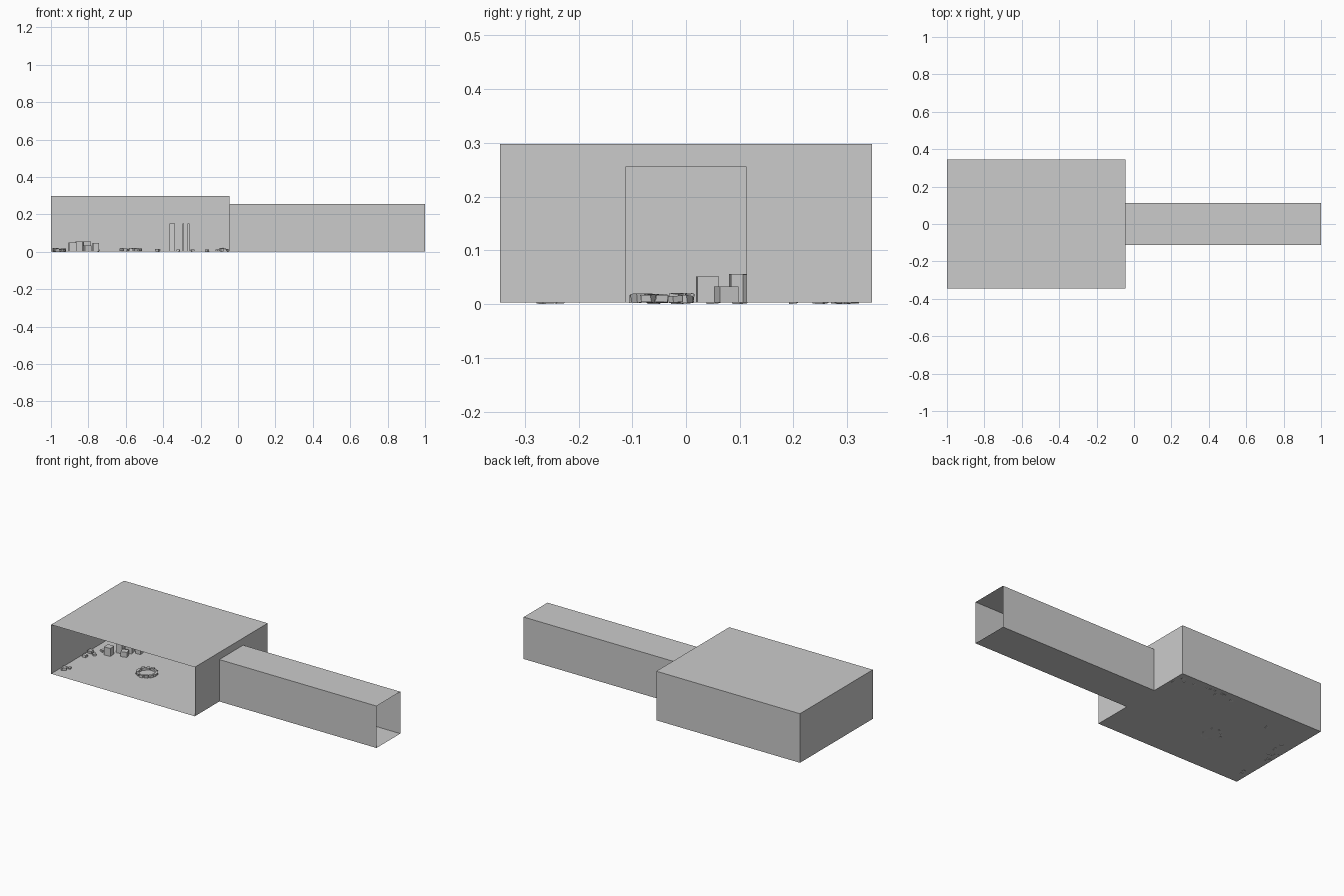
import bpy, bmesh, math, random
from mathutils import Matrix, Vector

if "Cube" in bpy.data.objects:
    bpy.data.objects.remove(bpy.data.objects["Cube"])

random.seed(4)
stone = bpy.data.materials.new("light_grey_stone")
stone.diffuse_color = (0.6, 0.6, 0.6, 1)
stone.use_nodes = True
stone.node_tree.nodes["Principled BSDF"].inputs["Base Color"].default_value = stone.diffuse_color

X0, XD, X1 = -1.0, -0.045, 1.0     # room end, doorway, corridor end
RY, CY = 0.346, 0.113              # half widths of room and corridor
F, RZ, CZ = 0.003, 0.298, 0.255    # floor, room roof, corridor roof


def finish(name, bm):
    me = bpy.data.meshes.new(name)
    bm.to_mesh(me)
    bm.free()
    me.materials.append(stone)
    ob = bpy.data.objects.new(name, me)
    bpy.context.collection.objects.link(ob)
    return ob


def sheets(name, faces):
    bm = bmesh.new()
    for f in faces:
        bm.faces.new([bm.verts.new(p) for p in f])
    bmesh.ops.remove_doubles(bm, verts=bm.verts, dist=1e-5)
    return finish(name, bm)


def add_block(bm, x, y, size, z=F, turn=0.0, tilt=0.0, rough=0.0):
    """Add a box standing at height z, optionally tilted and roughened."""
    sx, sy, sz = size
    m = (Matrix.Translation((x, y, z + sz / 2)) @ Matrix.Rotation(turn, 4, 'Z')
         @ Matrix.Rotation(tilt, 4, 'X') @ Matrix.Diagonal((sx, sy, sz, 1)))
    vs = bmesh.ops.create_cube(bm, size=1, matrix=m)["verts"]
    for v in vs:
        v.co += Vector([random.uniform(-rough, rough) for _ in range(3)])
        v.co.z = max(v.co.z, 0.0)


# room: floor, roof, back wall, left end; the front is open
sheets("room_shell", [
    [(X0, -RY, F), (XD, -RY, F), (XD, RY, F), (X0, RY, F)],
    [(X0, -RY, RZ), (XD, -RY, RZ), (XD, RY, RZ), (X0, RY, RZ)],
    [(X0, RY, F), (XD, RY, F), (XD, RY, RZ), (X0, RY, RZ)],
    [(X0, -RY, F), (X0, RY, F), (X0, RY, RZ), (X0, -RY, RZ)],
])
# wall around the doorway
sheets("doorway_wall", [
    [(XD, -RY, F), (XD, -CY, F), (XD, -CY, CZ), (XD, CY, CZ), (XD, CY, F),
     (XD, RY, F), (XD, RY, RZ), (XD, -RY, RZ)],
])
# corridor, open at both ends
ring = [(-CY, F), (CY, F), (CY, CZ), (-CY, CZ)]
sheets("corridor", [
    [(XD, *a), (X1, *a), (X1, *b), (XD, *b)]
    for a, b in zip(ring, ring[1:] + ring[:1])
])

# fire ring of stones
bm = bmesh.new()
for i in range(12):
    a = i * math.tau / 12
    add_block(bm, -0.573 + 0.052 * math.cos(a), -0.045 + 0.052 * math.sin(a),
              (0.016, 0.022, random.uniform(0.012, 0.017)), turn=a, rough=0.0015)
finish("fire_ring", bm)

# crates piled near the left end
bm = bmesh.new()
for x, y, s, h, t in [(-0.885, 0.04, 0.04, 0.048, 0.05),
                      (-0.85, 0.10, 0.036, 0.053, 0.1),
                      (-0.805, 0.075, 0.036, 0.03, 0.3),
                      (-0.81, 0.13, 0.04, 0.052, 0.2),
                      (-0.76, 0.15, 0.032, 0.044, 0.1)]:
    add_block(bm, x, y, (s, s, h), turn=t)
finish("crates", bm)

# loose rubble along the walls
bm = bmesh.new()
for x, y, s in [(-0.97, -0.26, 0.022), (-0.955, -0.235, 0.015),
                (-0.98, -0.27, 0.013), (-0.975, -0.06, 0.02),
                (-0.98, 0.0, 0.024), (-0.945, -0.015, 0.018),
                (-0.935, 0.05, 0.018), (-0.935, 0.1, 0.02),
                (-0.75, 0.2, 0.014), (-0.43, 0.29, 0.018),
                (-0.165, 0.3, 0.015), (-0.11, 0.28, 0.014),
                (-0.085, 0.31, 0.022), (-0.065, 0.25, 0.02),
                (-0.245, 0.31, 0.014), (-0.32, 0.29, 0.014)]:
    add_block(bm, x, y, (s, s * 1.1, s * 0.8), z=F - 0.002,
              turn=random.uniform(0, 1.5), tilt=0.1, rough=0.0015)
finish("rubble", bm)

# tall thin planks leaning by the back wall
bm = bmesh.new()
for x, w in [(-0.358, 0.014), (-0.343, 0.012), (-0.293, 0.009), (-0.264, 0.011)]:
    add_block(bm, x, 0.32, (w, 0.012, 0.15), z=F - 0.002, tilt=-0.06)
finish("planks", bm)
